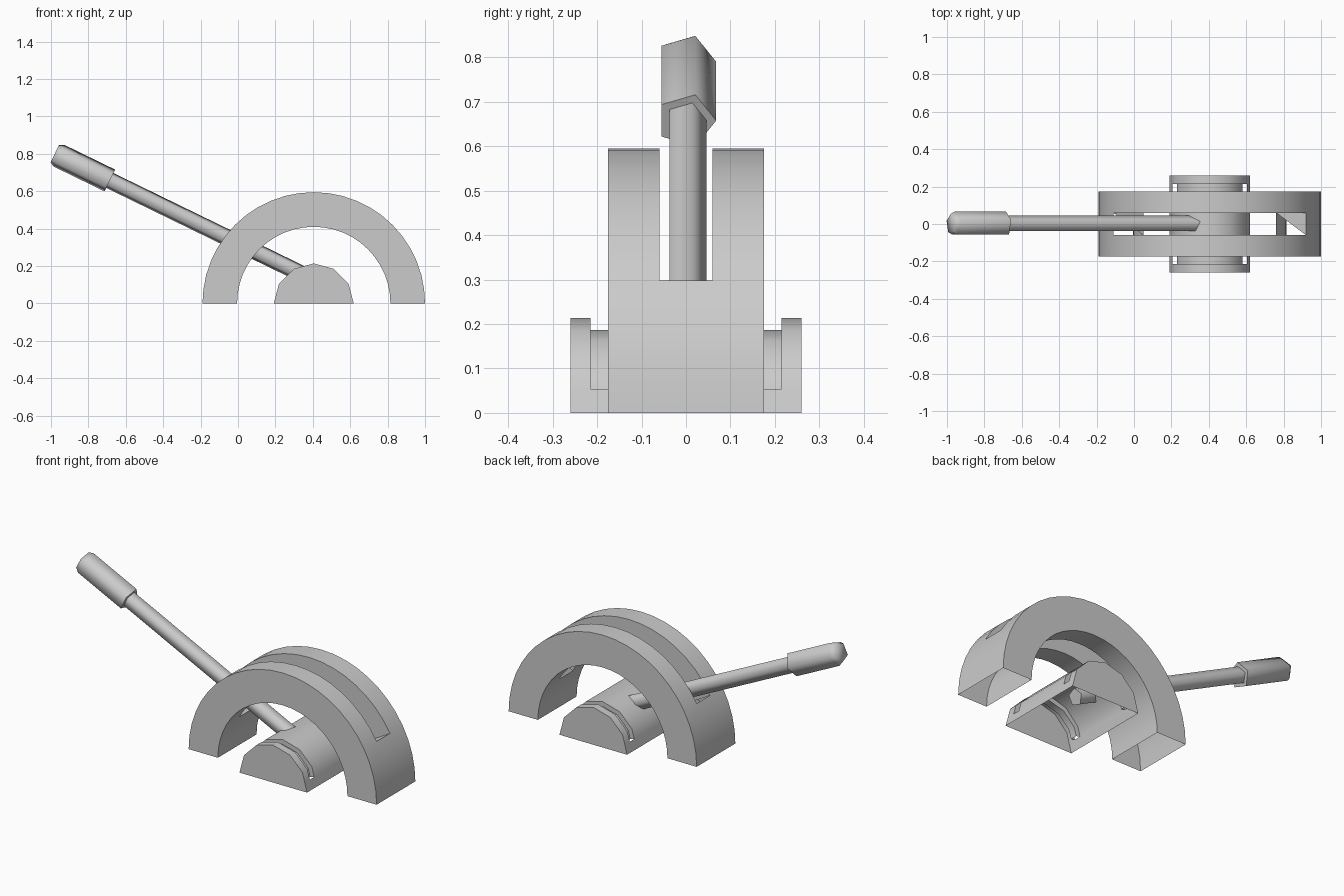
import bpy, bmesh
from math import sin, cos, radians
from mathutils import Vector

if "Cube" in bpy.data.objects:
    bpy.data.objects.remove(bpy.data.objects["Cube"])

CX = 0.405  # arc centre of the arch and the pivot


def pt(r, a, y):
    return Vector((CX + r * cos(radians(a)), y, r * sin(radians(a))))


def face(bm, *pts):
    return bm.faces.new([bm.verts.new(p) for p in pts])


def finish(bm, name, angle):
    bmesh.ops.remove_doubles(bm, verts=bm.verts, dist=1e-5)
    bmesh.ops.recalc_face_normals(bm, faces=bm.faces)
    me = bpy.data.meshes.new(name)
    bm.to_mesh(me)
    bm.free()
    me.shade_smooth()
    me.set_sharp_from_angle(angle=radians(angle))
    ob = bpy.data.objects.new(name, me)
    bpy.context.collection.objects.link(ob)
    return ob


# Slotted arch: open-bottomed half ring with a slot through its crown
RO, RI, YA, YS = 0.595, 0.41, 0.175, 0.06
bm = bmesh.new()
angles = [i * 7.5 for i in range(25)]
for a, b in zip(angles, angles[1:]):
    in_slot = 30 <= a and b <= 150
    for s in (-1, 1):
        face(bm, pt(RO, a, s * YA), pt(RO, b, s * YA), pt(RI, b, s * YA), pt(RI, a, s * YA))
        if in_slot:
            face(bm, pt(RO, a, s * YS), pt(RO, b, s * YS), pt(RI, b, s * YS), pt(RI, a, s * YS))
    for r in (RO, RI):
        for y0, y1 in ((-YA, -YS), (-YS, YS), (YS, YA)):
            if not (in_slot and y0 == -YS):
                face(bm, pt(r, a, y0), pt(r, b, y0), pt(r, b, y1), pt(r, a, y1))
# half-closed slot ends
face(bm, pt(RI, 30, YS), pt(RO, 30, YS), pt(RO, 30, -YS))
face(bm, pt(RO, 150, YS), pt(RI, 150, YS), pt(RI, 150, -YS))
finish(bm, "slotted_arch", 30)

# Pivot: open-bottomed faceted half drum with two grooves
RH, RG = 0.214, 0.187
bm = bmesh.new()
angles = [0, 15, 30, 60, 90, 120, 150, 165, 180]
ys = [-0.26, -0.215, -0.175, 0.175, 0.215, 0.26]


def hub(r, a, y):
    return pt(r * (cos(radians(15)) if a in (15, 165) else 1), a, y)


for a, b in zip(angles, angles[1:]):
    for i, (y0, y1) in enumerate(zip(ys, ys[1:])):
        groove = i in (1, 3) and a >= 15 and b <= 165
        r = RG if groove else RH
        face(bm, hub(r, a, y0), hub(r, b, y0), hub(r, b, y1), hub(r, a, y1))
        if groove:
            for y in (y0, y1):
                face(bm, hub(RH, a, y), hub(RH, b, y), hub(RG, b, y), hub(RG, a, y))
for y in (ys[0], ys[-1]):
    face(bm, *[hub(RH, a, y) for a in angles])
finish(bm, "pivot_drum", 40)

# Lever: five-sided rod and grip along one slanted axis
AXIS = Vector((0.899, 0, -0.438)).normalized()
UP = Vector((-AXIS.z, 0, AXIS.x))
START = Vector((-0.957, 0, 0.79))


def rod(name, rings):
    bm = bmesh.new()
    loops = [[START + AXIS * t + Vector((0, r * cos(radians(72 * k)), 0)) + UP * r * sin(radians(72 * k))
              for k in range(5)] for t, r in rings]
    for p, q in zip(loops, loops[1:]):
        for k in range(5):
            n = (k + 1) % 5
            face(bm, p[k], p[n], q[n], q[k])
    face(bm, *loops[0])
    face(bm, *loops[-1])
    return finish(bm, name, 75)


rod("lever_grip", [(-0.025, 0.054), (0, 0.068), (0.302, 0.068)])
rod("lever_shaft", [(0.29, 0.0465), (1.49, 0.0465)])
